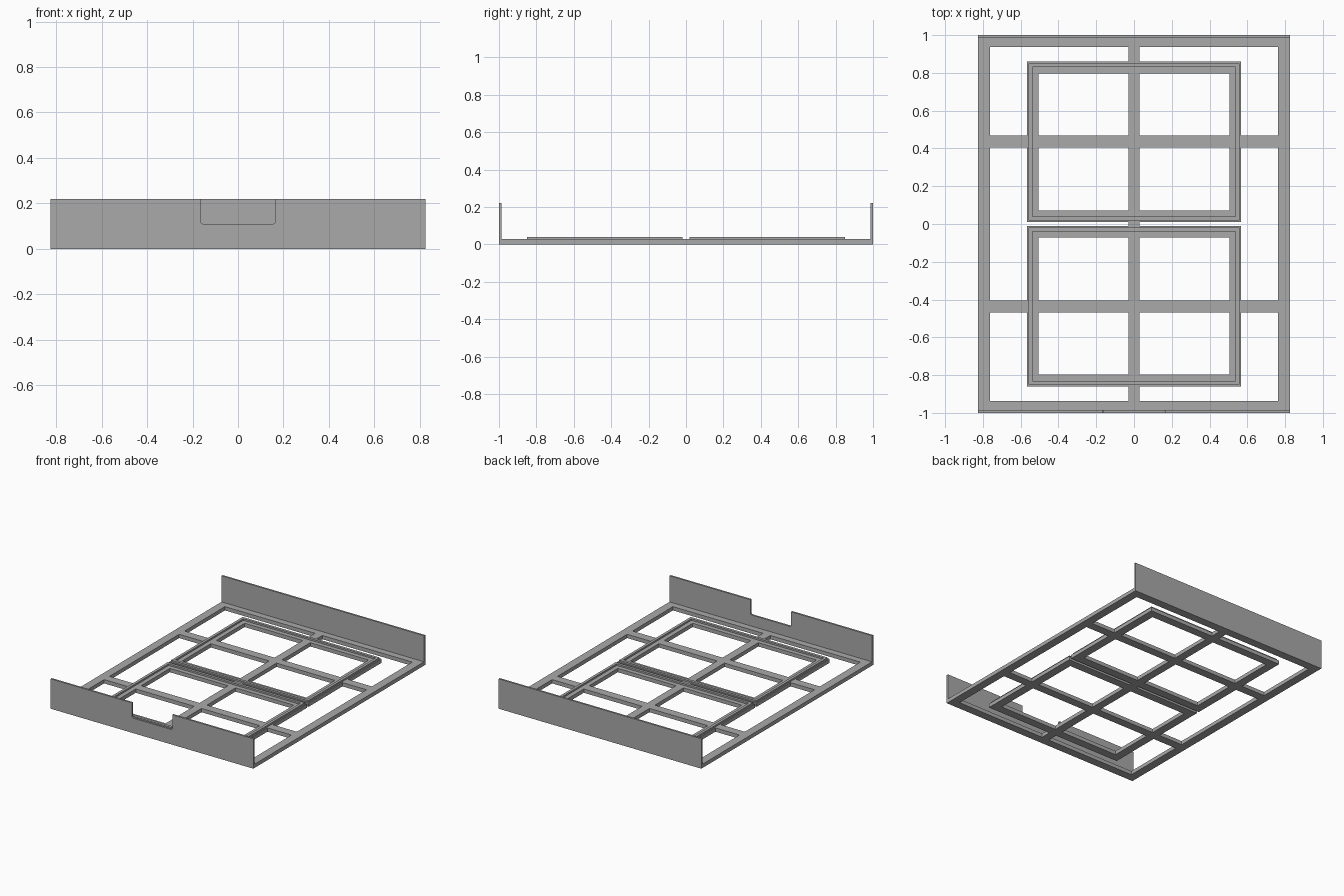
import bpy
import bmesh
import math

cube = bpy.data.objects.get("Cube")
if cube:
    bpy.data.objects.remove(cube, do_unlink=True)

# Single grey plastic
grey = bpy.data.materials.new("grey_plastic")
grey.use_nodes = True
COLOUR = (0.4, 0.4, 0.4, 1)
grey.diffuse_color = COLOUR
grey.node_tree.nodes["Principled BSDF"].inputs["Base Color"].default_value = COLOUR

HALF_X, HALF_Y = 0.825, 1.0
BAR = 0.062
BASE_H, RIDGE_TOP, LIP_TOP = 0.028, 0.04, 0.22
LIP_T = 0.014


def finish(name, bm):
    bmesh.ops.recalc_face_normals(bm, faces=bm.faces)
    mesh = bpy.data.meshes.new(name)
    bm.to_mesh(mesh)
    bm.free()
    mesh.materials.append(grey)
    obj = bpy.data.objects.new(name, mesh)
    bpy.context.collection.objects.link(obj)
    return obj


def extrude_faces(bm, vector):
    new = bmesh.ops.extrude_face_region(bm, geom=bm.faces[:])["geom"]
    verts = [v for v in new if isinstance(v, bmesh.types.BMVert)]
    bmesh.ops.translate(bm, vec=vector, verts=verts)


def ring(x0, x1, y0, y1, w):
    """Four bars, as rectangles, around a rectangular opening."""
    return [(x0, x1, y0, y0 + w), (x0, x1, y1 - w, y1),
            (x0, x0 + w, y0, y1), (x1 - w, x1, y0, y1)]


def lattice(name, bars, z0, z1):
    """Merge overlapping bars into one clean solid of even height."""
    xs = sorted({round(v, 4) for b in bars for v in b[:2]})
    ys = sorted({round(v, 4) for b in bars for v in b[2:]})
    bm = bmesh.new()
    for xa, xb in zip(xs, xs[1:]):
        for ya, yb in zip(ys, ys[1:]):
            cx, cy = (xa + xb) / 2, (ya + yb) / 2
            if any(a < cx < b and c < cy < d for a, b, c, d in bars):
                bm.faces.new([bm.verts.new((x, y, z0)) for x, y in
                              ((xa, ya), (xb, ya), (xb, yb), (xa, yb))])
    bmesh.ops.remove_doubles(bm, verts=bm.verts, dist=1e-5)
    extrude_faces(bm, (0, 0, z1 - z0))
    bmesh.ops.recalc_face_normals(bm, faces=bm.faces)
    bmesh.ops.dissolve_limit(bm, angle_limit=0.01, verts=bm.verts, edges=bm.edges)
    return finish(name, bm)


def end_panel(name, outline, y):
    bm = bmesh.new()
    bm.faces.new([bm.verts.new((x, y, z)) for x, z in outline])
    extrude_faces(bm, (0, LIP_T, 0))
    return finish(name, bm)


# Base lattice: outer rim, spine, cross bars and the two tray rims
bars = ring(-HALF_X, HALF_X, -HALF_Y, HALF_Y, BAR)
bars.append((-0.03, 0.03, -HALF_Y, HALF_Y))
TRAY_X, TRAY_IN, TRAY_OUT = 0.567, 0.01, 0.86
for s in (-1, 1):
    y0, y1 = sorted((s * TRAY_IN, s * TRAY_OUT))
    bars += ring(-TRAY_X, TRAY_X, y0, y1, BAR)
    c0, c1 = sorted((s * 0.405, s * 0.468))
    bars.append((-HALF_X, HALF_X, c0, c1))
lattice("base_frame", bars, 0, BASE_H)

# Raised locating ridge on each tray rim
INSET, RIDGE_W = 0.009, 0.02
for s, name in ((-1, "front_ridge"), (1, "back_ridge")):
    y0, y1 = sorted((s * TRAY_IN, s * TRAY_OUT))
    lattice(name, ring(-TRAY_X + INSET, TRAY_X - INSET, y0 + INSET, y1 - INSET, RIDGE_W),
            BASE_H, RIDGE_TOP)

# Plain back panel
end_panel("back_panel", [(-HALF_X, 0), (HALF_X, 0), (HALF_X, LIP_TOP), (-HALF_X, LIP_TOP)],
          HALF_Y - LIP_T)

# Front panel with a finger notch that has small rounded corners
NOTCH, NOTCH_Z, R = 0.165, 0.11, 0.01
half = [(NOTCH, LIP_TOP)]
for i in range(5):
    a = math.radians(90 * i / 4)
    half.append((NOTCH - R + R * math.cos(a), NOTCH_Z + R - R * math.sin(a)))
notch = half + [(-x, z) for x, z in reversed(half)]
end_panel("front_panel", [(-HALF_X, 0), (HALF_X, 0), (HALF_X, LIP_TOP)] + notch
          + [(-HALF_X, LIP_TOP)], -HALF_Y)
